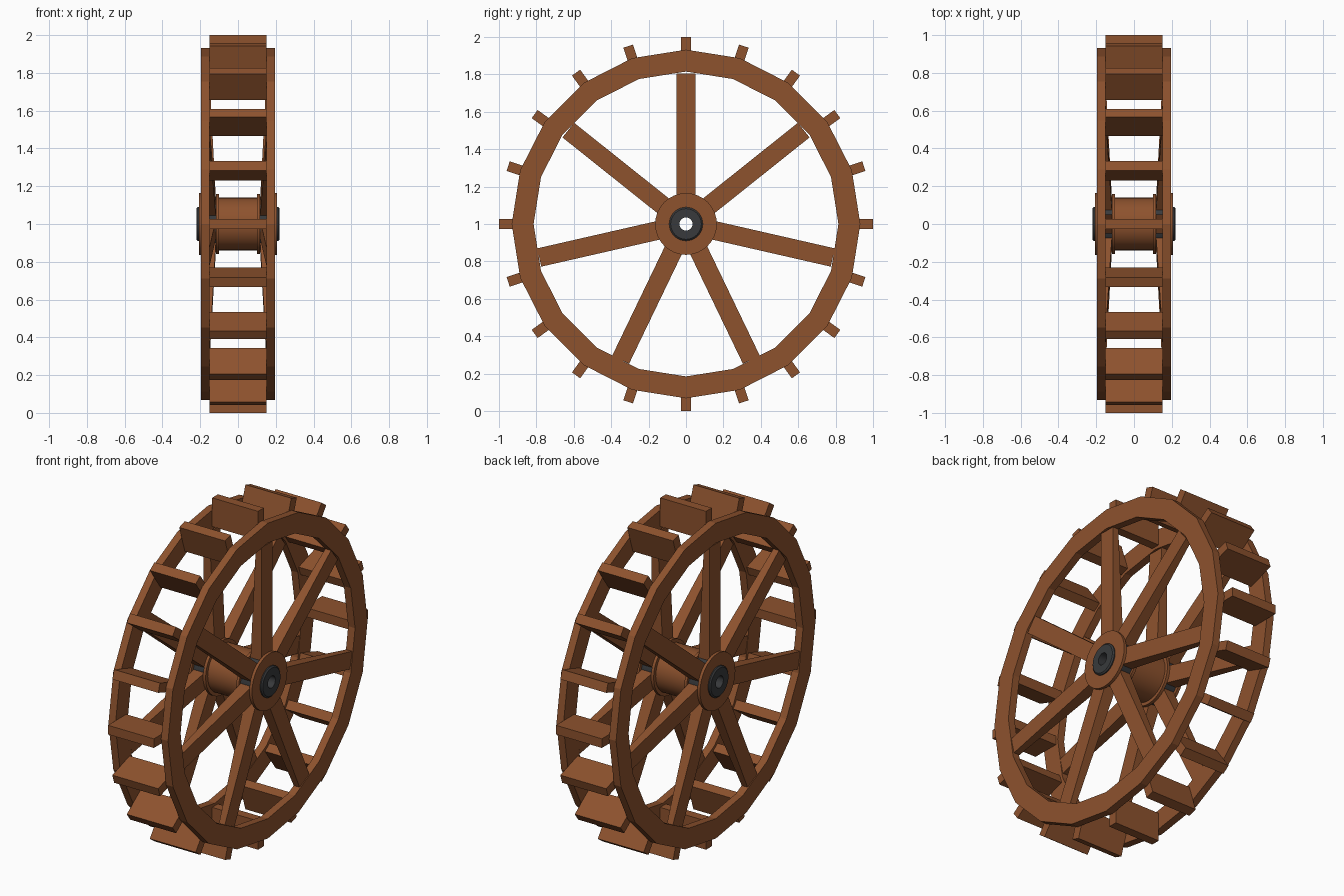
import bpy, bmesh
from math import sin, cos, pi, radians

if "Cube" in bpy.data.objects:
    bpy.data.objects.remove(bpy.data.objects["Cube"])

CENTRE_Z = 1.0


def material(name, rgb):
    m = bpy.data.materials.new(name)
    m.diffuse_color = (*rgb, 1)
    m.use_nodes = True
    m.node_tree.nodes["Principled BSDF"].inputs["Base Color"].default_value = m.diffuse_color
    return m


WOOD = material("wood", (0.27, 0.085, 0.027))
IRON = material("iron", (0.04, 0.042, 0.045))


def point(x, r, a, t=0.0):
    """Axial x, radius r at angle a from the top, tangential offset t."""
    return (x, r * sin(a) + t * cos(a), CENTRE_Z + r * cos(a) - t * sin(a))


def finish(name, bm, mat, smooth=False):
    bmesh.ops.recalc_face_normals(bm, faces=bm.faces)
    me = bpy.data.meshes.new(name)
    bm.to_mesh(me)
    bm.free()
    me.materials.append(mat)
    ob = bpy.data.objects.new(name, me)
    bpy.context.collection.objects.link(ob)
    if smooth:
        bpy.ops.object.select_all(action='DESELECT')
        ob.select_set(True)
        bpy.context.view_layer.objects.active = ob
        bpy.ops.object.shade_smooth_by_angle(angle=radians(30))
    return ob


def sweep(name, profile, mat, a0=0.0, a1=2 * pi, n=32, smooth=True):
    """Revolve a closed (x, r) profile about the wheel axis, full or partial."""
    bm = bmesh.new()
    full = abs(a1 - a0 - 2 * pi) < 1e-6
    rings = [[bm.verts.new(point(x, r, a0 + (a1 - a0) * i / n)) for x, r in profile]
             for i in range(n if full else n + 1)]
    k = len(profile)
    for i in range(n):
        p, q = rings[i], rings[(i + 1) % len(rings)]
        for j in range(k):
            bm.faces.new((p[j], p[(j + 1) % k], q[(j + 1) % k], q[j]))
    if not full:
        bm.faces.new(rings[0])
        bm.faces.new(rings[-1])
    return finish(name, bm, mat, smooth)


def beam(name, section, half_width, a, mat):
    """Board with an (x, r) outline, extruded tangentially at angle a."""
    bm = bmesh.new()
    lo = [bm.verts.new(point(x, r, a, -half_width)) for x, r in section]
    hi = [bm.verts.new(point(x, r, a, half_width)) for x, r in section]
    k = len(section)
    bm.faces.new(lo)
    bm.faces.new(hi)
    for j in range(k):
        bm.faces.new((lo[j], lo[(j + 1) % k], hi[(j + 1) % k], hi[j]))
    return finish(name, bm, mat)


def box(x0, x1, r0, r1):
    return [(x0, r0), (x1, r0), (x1, r1), (x0, r1)]


# paddles between the two rims
for i in range(20):
    beam(f"paddle_{i}", box(-0.15, 0.15, 0.83, 1.0), 0.027, i * pi / 10, WOOD)

for s, side in ((-1, "left"), (1, "right")):
    # rim built from four faceted quarters
    for q in range(4):
        sweep(f"rim_{side}_{q}", box(s * 0.15, s * 0.195, 0.815, 0.932), WOOD,
              q * pi / 2, (q + 1) * pi / 2, 5, False)
    # spokes, thicker towards the hub
    for i in range(7):
        beam(f"spoke_{side}_{i}",
             [(s * 0.115, 0.09), (s * 0.19, 0.09), (s * 0.19, 0.805), (s * 0.152, 0.805)],
             0.05, i * 2 * pi / 7, WOOD)
    # hub plates clamping the spokes, with an iron band between them
    sweep(f"hub_inner_plate_{side}", box(s * 0.10, s * 0.117, 0.05, 0.16), WOOD)
    sweep(f"hub_outer_plate_{side}", box(s * 0.19, s * 0.207, 0.05, 0.165), WOOD)
    sweep(f"hub_band_{side}", box(s * 0.117, s * 0.19, 0.05, 0.145), IRON)

# central drum and bored iron axle sleeve
sweep("hub_drum", box(-0.105, 0.105, 0.05, 0.14), WOOD)
sweep("axle_sleeve", [(-0.22, 0.035), (-0.22, 0.082), (-0.213, 0.09),
                      (0.213, 0.09), (0.22, 0.082), (0.22, 0.035)], IRON)
